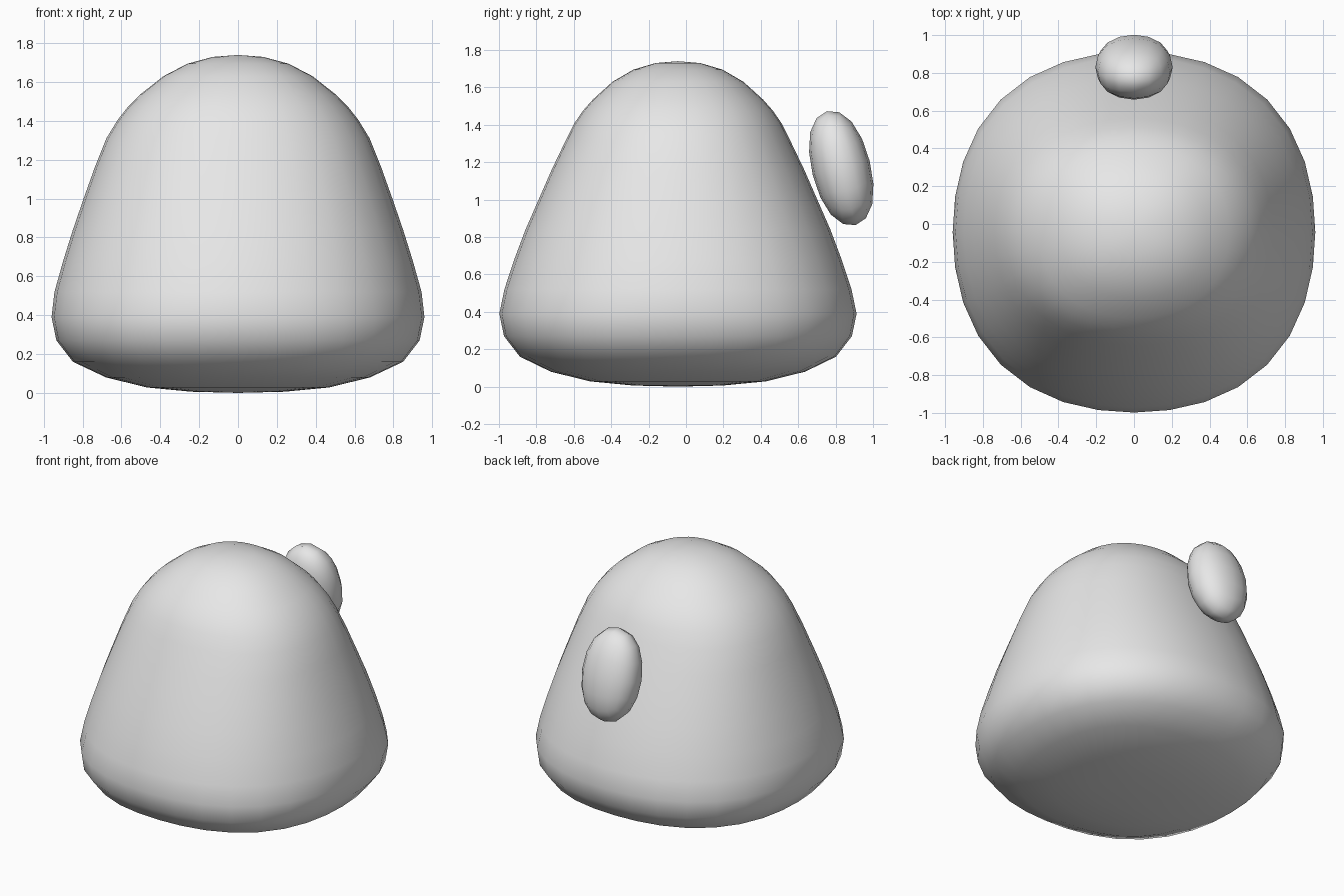
import bpy, bmesh, math

if "Cube" in bpy.data.objects:
    bpy.data.objects.remove(bpy.data.objects["Cube"])

grey = bpy.data.materials.new("light_grey")
grey.diffuse_color = (0.8, 0.8, 0.8, 1)
grey.use_nodes = True
grey.node_tree.nodes["Principled BSDF"].inputs["Base Color"].default_value = grey.diffuse_color

SIDES = 32
CENTRE_Y = -0.043

# Body profile: height, half width in x, half depth in y
PROFILE = [
    (0.006, 0.24, 0.24), (0.028, 0.47, 0.47), (0.08, 0.68, 0.68),
    (0.16, 0.85, 0.845), (0.27, 0.935, 0.93), (0.39, 0.96, 0.955),
    (0.52, 0.945, 0.928), (0.68, 0.9, 0.875), (0.84, 0.85, 0.815),
    (1.0, 0.795, 0.745), (1.16, 0.738, 0.675), (1.31, 0.678, 0.603),
    (1.405, 0.62, 0.556), (1.475, 0.565, 0.508), (1.535, 0.505, 0.455),
    (1.63, 0.385, 0.35), (1.695, 0.26, 0.238), (1.73, 0.13, 0.12),
]


def finish(obj):
    obj.data.materials.append(grey)
    for p in obj.data.polygons:
        p.use_smooth = True


def make_body():
    """Tapered dome whose rings are slightly squared, more so near the base."""
    bm = bmesh.new()
    rings = []
    for z, rx, ry in PROFILE:
        bulge = 0.03 + 0.025 * max(0.0, min(1.0, (0.5 - z) / 0.3))
        ring = []
        for i in range(SIDES):
            a = 2 * math.pi * i / SIDES
            k = 1 + bulge * (1 - math.cos(4 * a)) / 2
            ring.append(bm.verts.new((rx * k * math.cos(a),
                                      CENTRE_Y + ry * k * math.sin(a), z)))
        rings.append(ring)
    bottom = bm.verts.new((0, CENTRE_Y, 0))
    top = bm.verts.new((0, CENTRE_Y, 1.74))
    for i in range(SIDES):
        j = (i + 1) % SIDES
        for lo, hi in zip(rings, rings[1:]):
            bm.faces.new((lo[i], lo[j], hi[j], hi[i]))
        bm.faces.new((bottom, rings[0][j], rings[0][i]))
        bm.faces.new((top, rings[-1][i], rings[-1][j]))
    mesh = bpy.data.meshes.new("body")
    bm.to_mesh(mesh)
    bm.free()
    obj = bpy.data.objects.new("body", mesh)
    bpy.context.collection.objects.link(obj)
    finish(obj)


def make_tail():
    """Rounded oval pad leaning along the back of the body."""
    bpy.ops.mesh.primitive_cube_add(size=2, location=(0, 0.83, 1.168),
                                    rotation=(math.radians(14), 0, 0))
    obj = bpy.context.object
    obj.name = "tail"
    # a subdivided cube shrinks to 0.84 of its size
    obj.scale = (0.205 / 0.84, 0.157 / 0.84, 0.314 / 0.84)
    mod = obj.modifiers.new("round", "SUBSURF")
    mod.levels = mod.render_levels = 2
    finish(obj)


make_body()
make_tail()
